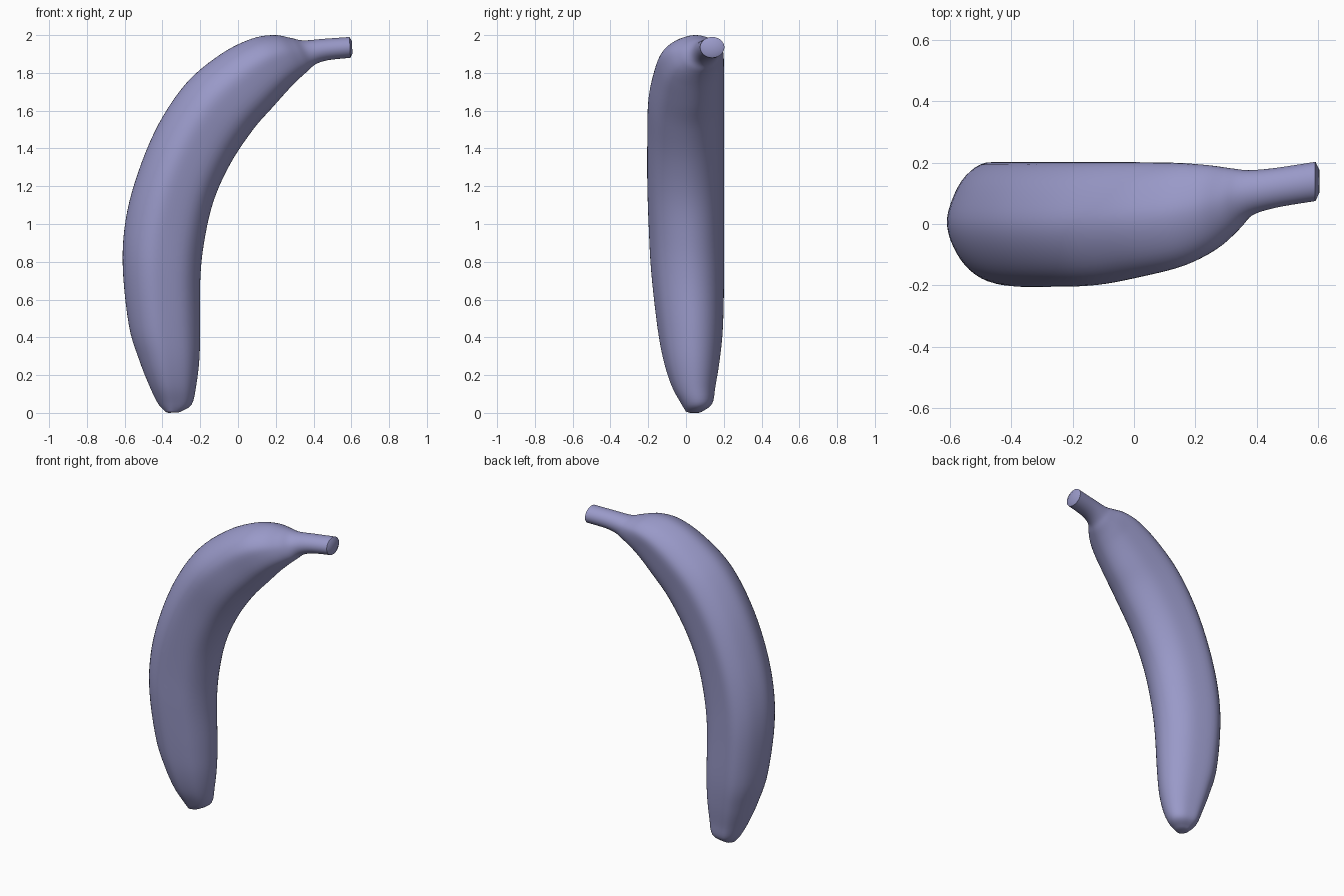
import bpy, bmesh, math
from mathutils import Vector

if "Cube" in bpy.data.objects:
    bpy.data.objects.remove(bpy.data.objects["Cube"])

# One flat colour for the skin
skin = bpy.data.materials.new("lavender_skin")
skin.use_nodes = True
COLOUR = (0.32, 0.32, 0.58, 1)
skin.diffuse_color = COLOUR
skin.node_tree.nodes["Principled BSDF"].inputs["Base Color"].default_value = COLOUR

# Stations from tip to stem: outer x, z, inner x, z, then y range
STATIONS = [
    (-.385, .006, -.300, .008, .000, .085),
    (-.425, .052, -.245, .045, -.025, .138),
    (-.470, .145, -.222, .140, -.075, .155),
    (-.523, .280, -.205, .280, -.118, .177),
    (-.577, .460, -.200, .450, -.150, .194),
    (-.610, .770, -.200, .700, -.182, .200),
    (-.595, 1.02, -.180, .900, -.195, .200),
    (-.530, 1.27, -.130, 1.12, -.203, .200),
    (-.420, 1.53, -.040, 1.32, -.203, .200),
    (-.270, 1.75, .080, 1.50, -.198, .200),
    (-.090, 1.90, .185, 1.62, -.170, .200),
    (.070, 1.98, .270, 1.715, -.137, .198),
    (.190, 2.00, .325, 1.77, -.090, .192),
    (.280, 1.985, .370, 1.81, -.030, .182),
    (.345, 1.972, .410, 1.845, .025, .176),
    (.450, 1.980, .475, 1.867, .053, .183),
    (.590, 1.990, .595, 1.880, .075, .203),
]
# Ridged cross-section: u runs outer (-1) to inner (1), v front to back
RIDGED = [(-1, 0), (-.9, .42), (-.7, .78), (-.38, 1), (.1, .95), (.55, .8), (.87, .5),
          (1, .1), (.9, -.35), (.6, -.74), (.1, -.95), (-.3, -1), (-.65, -.8), (-.9, -.42)]


def spline(points, steps, closed=False):
    """Catmull-Rom curve through points of any dimension."""
    n = len(points)
    pick = (lambda i: points[i % n]) if closed else (lambda i: points[max(0, min(n - 1, i))])
    out = []
    for i in range(n if closed else n - 1):
        a, b, c, d = (pick(i + k) for k in (-1, 0, 1, 2))
        for s in range(steps):
            t = s / steps
            out.append([.5 * (2 * q + (r - p) * t + (2 * p - 5 * q + 4 * r - w) * t * t
                              + (3 * q - p - 3 * r + w) * t ** 3)
                        for p, q, r, w in zip(a, b, c, d)])
    if not closed:
        out.append(list(points[-1]))
    return out


section = spline(RIDGED, 4, closed=True)
stations = spline(STATIONS, 5)
bm = bmesh.new()
rings = []
for k, (ox, oz, ix, iz, y0, y1) in enumerate(stations):
    outer, inner = Vector((ox, 0, oz)), Vector((ix, 0, iz))
    mid, half = (outer + inner) / 2, (inner - outer) / 2
    # The ridges fade into a round stem
    blend = max(0, min(1, (k / (len(stations) - 1) - .7) / .2))
    ring = []
    for u, v in section:
        r = math.hypot(u, v)
        u, v = u + (u / r - u) * blend, v + (v / r - v) * blend
        p = mid + half * u
        p.y = (y0 + y1) / 2 + (y1 - y0) / 2 * v
        ring.append(bm.verts.new(p))
    rings.append(ring)


def bridge(a, b):
    n = len(a)
    for i in range(n):
        bm.faces.new((a[i], a[(i + 1) % n], b[(i + 1) % n], b[i]))


def cap(ring, scale, offset):
    """Close an end with a shallow domed cap."""
    centre = sum((v.co for v in ring), Vector()) / len(ring)
    small = [bm.verts.new(centre + (v.co - centre) * scale + Vector(offset)) for v in ring]
    bridge(ring, small)
    bm.faces.new(small)


for a, b in zip(rings, rings[1:]):
    bridge(a, b)
cap(rings[0], .6, (0, 0, -.006))
cap(rings[-1], .6, (.012, 0, 0))
bmesh.ops.recalc_face_normals(bm, faces=bm.faces)

mesh = bpy.data.meshes.new("curved_fruit")
bm.to_mesh(mesh)
bm.free()
mesh.materials.append(skin)
fruit = bpy.data.objects.new("curved_fruit", mesh)
bpy.context.collection.objects.link(fruit)
bpy.ops.object.select_all(action='DESELECT')
fruit.select_set(True)
bpy.context.view_layer.objects.active = fruit
bpy.ops.object.shade_smooth_by_angle(angle=math.radians(50))
